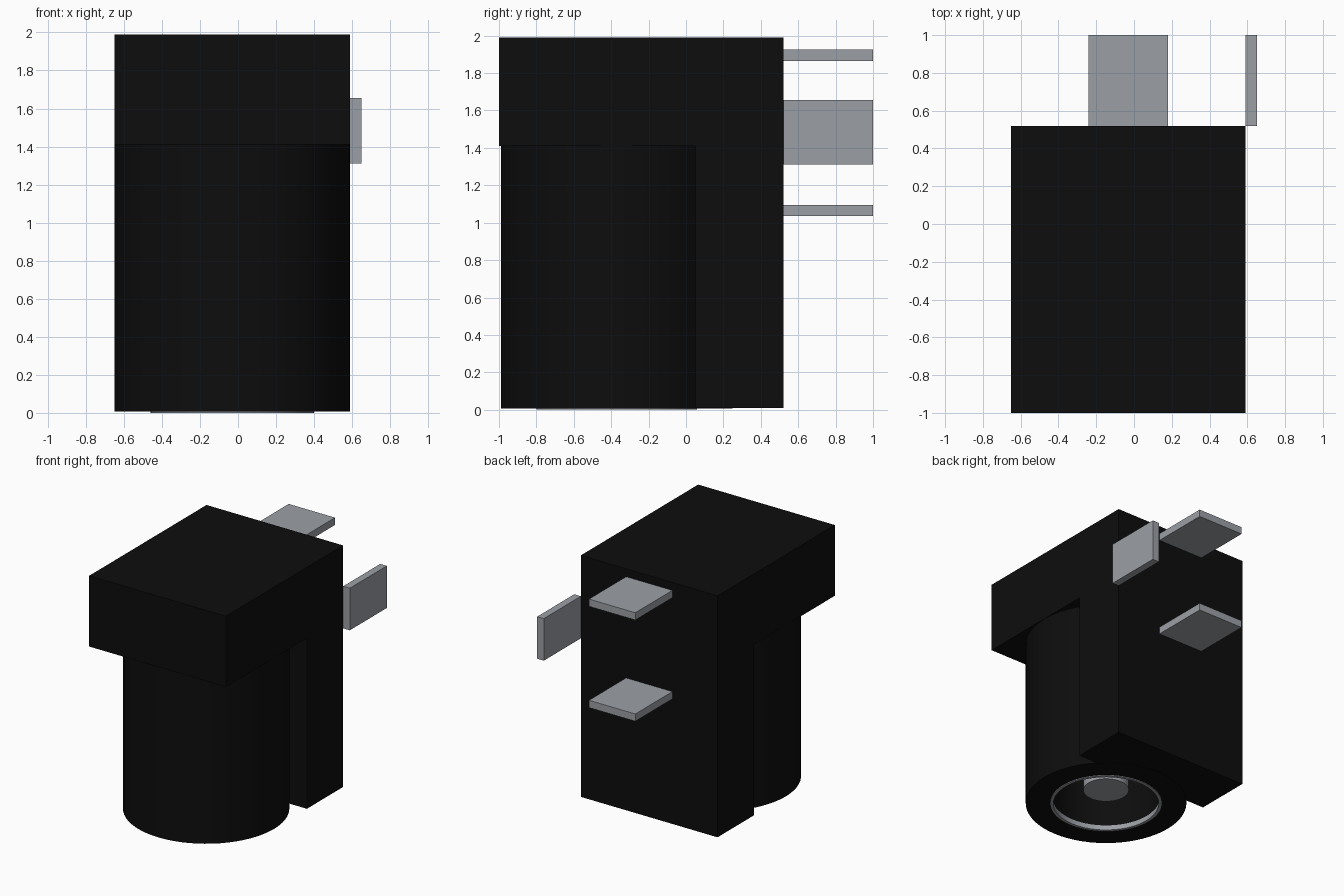
import bpy, bmesh, math
from mathutils import Vector

if "Cube" in bpy.data.objects:
    bpy.data.objects.remove(bpy.data.objects["Cube"], do_unlink=True)


def material(name, rgb):
    m = bpy.data.materials.new(name)
    m.use_nodes = True
    m.diffuse_color = (*rgb, 1)
    m.node_tree.nodes["Principled BSDF"].inputs["Base Color"].default_value = (*rgb, 1)
    return m


BLACK = material("black plastic", (0.004, 0.004, 0.004))
METAL = material("grey metal", (0.33, 0.35, 0.38))
CX, CY = -0.03, -0.37  # axis of the barrel


def finish(bm, name, mat, smooth=False):
    bmesh.ops.recalc_face_normals(bm, faces=bm.faces)
    mesh = bpy.data.meshes.new(name)
    bm.to_mesh(mesh)
    bm.free()
    mesh.materials.append(mat)
    obj = bpy.data.objects.new(name, mesh)
    bpy.context.collection.objects.link(obj)
    if smooth:
        bpy.ops.object.select_all(action="DESELECT")
        obj.select_set(True)
        bpy.context.view_layer.objects.active = obj
        bpy.ops.object.shade_smooth_by_angle(angle=math.radians(35))
    return obj


def box(name, lo, hi, mat):
    bm = bmesh.new()
    bmesh.ops.create_cube(bm, size=1)
    for v in bm.verts:
        v.co = Vector([l + (c + 0.5) * (h - l) for c, l, h in zip(v.co, lo, hi)])
    return finish(bm, name, mat)


def lathe(name, profile, mat, closed=False, steps=64):
    """Spin a (radius, z) profile around the barrel axis."""
    bm = bmesh.new()
    verts = [bm.verts.new((CX + r, CY, z)) for r, z in profile]
    edges = [bm.edges.new(p) for p in zip(verts, verts[1:])]
    if closed:
        edges.append(bm.edges.new((verts[-1], verts[0])))
    bmesh.ops.spin(bm, geom=verts + edges, cent=(CX, CY, 0), axis=(0, 0, 1),
                   angle=2 * math.pi, steps=steps)
    bmesh.ops.remove_doubles(bm, verts=bm.verts, dist=1e-4)
    return finish(bm, name, mat, smooth=True)


# Housing: overhanging head and rear slab, one side profile extruded across x
side = [(-1, 1.41), (0.05, 1.41), (0.05, 0.01), (0.52, 0.01), (0.52, 1.99), (-1, 1.99)]
bm = bmesh.new()
face = bm.faces.new([bm.verts.new((-0.65, y, z)) for y, z in side])
ext = bmesh.ops.extrude_face_region(bm, geom=[face])
bmesh.ops.translate(bm, vec=(1.24, 0, 0),
                    verts=[g for g in ext["geom"] if isinstance(g, bmesh.types.BMVert)])
finish(bm, "housing", BLACK)

# Hollow barrel with a deep bore open at the bottom
lathe("barrel", [(0, 1.41), (0.618, 1.41), (0.618, 0.006), (0.41, 0.006),
                 (0.41, 1.35), (0, 1.35)], BLACK)

# Contact ring at the mouth and pin in the middle of the bore
lathe("contact_ring", [(0.405, 0), (0.43, 0), (0.43, 0.04), (0.405, 0.04)], METAL, closed=True)
lathe("centre_pin", [(0, 0.12), (0.175, 0.12), (0.175, 1.36), (0, 1.36)], METAL, steps=48)

# Flat solder tabs at the back
for name, z in (("upper_tab", 1.865), ("lower_tab", 1.035)):
    box(name, (-0.24, 0.52, z), (0.18, 1, z + 0.06), METAL)
box("side_tab", (0.59, 0.52, 1.31), (0.65, 1, 1.655), METAL)
